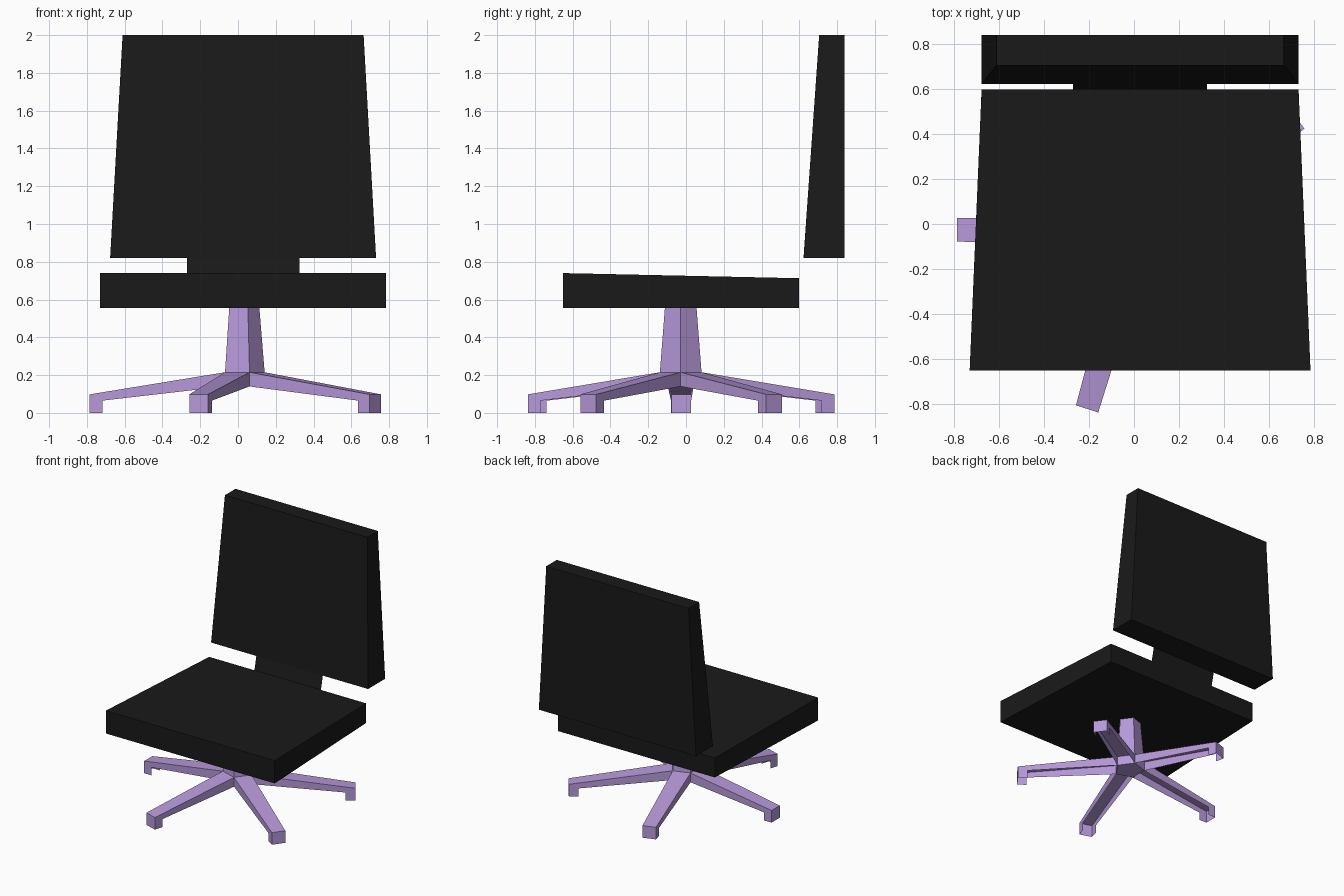
import bpy, math
from mathutils import Vector

if "Cube" in bpy.data.objects:
    bpy.data.objects.remove(bpy.data.objects["Cube"])


def material(name, color):
    m = bpy.data.materials.new(name)
    m.diffuse_color = (*color, 1)
    m.use_nodes = True
    m.node_tree.nodes["Principled BSDF"].inputs["Base Color"].default_value = m.diffuse_color
    return m


BLACK = material("black_fabric", (0.01, 0.01, 0.01))
PURPLE = material("purple_base", (0.47, 0.32, 0.70))


def add_mesh(name, verts, faces, mat):
    me = bpy.data.meshes.new(name)
    me.from_pydata([tuple(v) for v in verts], [], faces)
    me.update()
    me.materials.append(mat)
    ob = bpy.data.objects.new(name, me)
    bpy.context.collection.objects.link(ob)
    return ob


def loft(name, low, high, mat):
    """Closed solid between two matching counter-clockwise rings."""
    n = len(low)
    faces = [tuple(reversed(range(n))), tuple(range(n, 2 * n))]
    faces += [(i, (i + 1) % n, n + (i + 1) % n, n + i) for i in range(n)]
    return add_mesh(name, list(low) + list(high), faces, mat)


CX = 0.027  # centre line of the upholstery


def ring(front, back):
    """Four corners from (half width, y, z) of the front and back edges."""
    (wf, yf, zf), (wb, yb, zb) = front, back
    return [(CX - wf, yf, zf), (CX + wf, yf, zf), (CX + wb, yb, zb), (CX - wb, yb, zb)]


# Upholstery: tapered seat and backrest
loft("seat", ring((0.757, -0.65, 0.555), (0.704, 0.598, 0.555)),
     ring((0.757, -0.65, 0.74), (0.704, 0.598, 0.713)), BLACK)
loft("backrest", ring((0.704, 0.622, 0.82), (0.704, 0.84, 0.82)),
     ring((0.638, 0.705, 2.0), (0.638, 0.84, 2.0)), BLACK)

# Thin sheet joining seat and backrest
add_mesh("back_support", ring((0.298, 0.598, 0.713), (0.298, 0.622, 0.82)),
         [(0, 1, 2, 3)], BLACK)


def pentagon(r, z):
    return [Vector((0.025 + r * math.cos(i * math.tau / 5),
                    -0.028 + r * math.sin(i * math.tau / 5), z)) for i in range(5)]


# Five-sided hub and column
HUB_R, HUB_LOW, HUB_TOP = 0.116, 0.14, 0.215
loft("hub", pentagon(HUB_R, HUB_LOW), pentagon(HUB_R, HUB_TOP), PURPLE)
loft("column", pentagon(HUB_R, HUB_TOP), pentagon(0.088, 0.557), PURPLE)

# Five legs: open-bottomed channels ending in a turned-down foot
hub = pentagon(HUB_R, 0)
for i in range(5):
    a = math.radians(36 + 72 * i)
    out, side = Vector((math.cos(a), math.sin(a), 0)), Vector((-math.sin(a), math.cos(a), 0))
    tip = Vector((0.05, -0.026, 0)) + out * 0.836
    verts = []
    for root, s in ((hub[i], -1), (hub[(i + 1) % 5], 1)):
        end = tip + side * 0.052 * s
        heel = end.lerp(root, 0.095)
        verts += [p + Vector((0, 0, z)) for p, z in (
            (root, HUB_TOP), (end, 0.098), (end, 0),
            (heel, 0), (heel, 0.065), (root, HUB_LOW))]
    faces = [(0, 5, 4, 1), (4, 3, 2, 1), (6, 7, 10, 11), (10, 7, 8, 9),
             (0, 1, 7, 6), (1, 2, 8, 7)]
    add_mesh(f"leg_{i + 1}", verts, faces, PURPLE)
